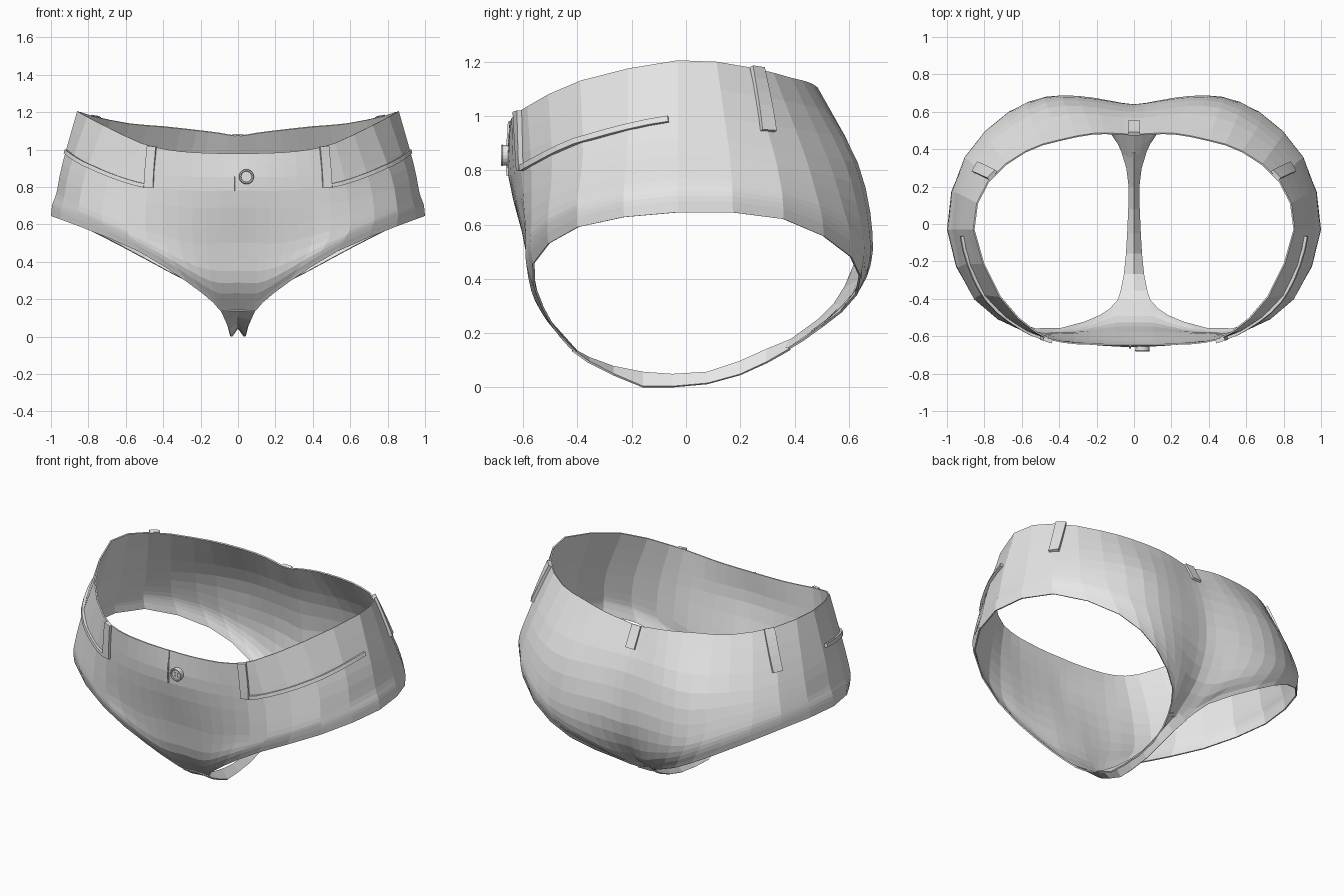
import bpy, bmesh, math
from mathutils import Vector

if "Cube" in bpy.data.objects:
    bpy.data.objects.remove(bpy.data.objects["Cube"])

cloth = bpy.data.materials.new("light grey cloth")
cloth.diffuse_color = (0.8, 0.8, 0.8, 1)
cloth.use_nodes = True
cloth.node_tree.nodes["Principled BSDF"].inputs["Base Color"].default_value = cloth.diffuse_color

# Contour lines of the right half, from front centre round the hip to back centre
TOP = [(0, -.65, .98), (.1, -.65, .98), (.24, -.645, .985), (.38, -.635, 1.0), (.52, -.585, 1.035),
       (.72, -.39, 1.13), (.86, -.03, 1.205), (.78, .23, 1.18), (.58, .39, 1.14), (.40, .45, 1.125),
       (.22, .485, 1.105), (.1, .485, 1.09), (0, .48, 1.075)]
HIP = [(0, -.655, .78), (.1, -.65, .78), (.24, -.64, .78), (.40, -.62, .79), (.58, -.57, .80),
       (.82, -.38, .86), (.94, -.03, .92), (.86, .32, .88), (.66, .52, .85), (.46, .62, .83),
       (.28, .63, .83), (.12, .61, .83), (0, .60, .83)]
LOW = [(0, -.585, .5), (.1, -.585, .5), (.24, -.59, .5), (.40, -.59, .54), (.60, -.57, .60),
       (.85, -.40, .70), (.97, -.03, .77), (.90, .35, .74), (.68, .58, .66), (.48, .675, .58),
       (.30, .685, .56), (.13, .66, .55), (0, .64, .53)]
LEG = [(0, -.41, .135), (.085, -.41, .13), (.13, -.46, .18), (.27, -.53, .29), (.53, -.565, .455),
       (.85, -.40, .59), (1.0, -.03, .645), (.90, .36, .62), (.62, .61, .48), (.36, .63, .34),
       (.13, .50, .22), (.06, .38, .14), (0, .36, .15)]
TOP, HIP, LOW, LEG = [[Vector(p) for p in row] for row in (TOP, HIP, LOW, LEG)]

# Rounded line between seat and leg opening
C = Vector((0, 0, .7))
UNDER = [C + ((a + b) / 2 - C) * (1 + .45 * (a - b).length_squared) for a, b in zip(LOW, LEG)]
ROWS = [TOP, HIP, LOW, UNDER, LEG]
LAST = len(TOP) - 1


def spline(get, t, last):
    i = min(max(math.floor(t), 0), last - 1)
    f = t - i
    a, b, c, d = get(i - 1), get(i), get(i + 1), get(i + 2)
    return b + (c - a) * (f / 2) + (a * 2 - b * 5 + c * 4 - d) * (f * f / 2) \
        + (b * 3 - a - c * 3 + d) * (f ** 3 / 2)


def along(row, u):
    def get(i):  # mirror across the centre line at both ends
        if 0 <= i <= LAST:
            return row[i]
        p = row[-i if i < 0 else 2 * LAST - i]
        return Vector((-p.x, p.y, p.z))
    return spline(get, u, LAST)


def surf(u, v):
    pts = [along(r, u) for r in ROWS]

    def get(i):
        if i < 0:
            return pts[0] * 2 - pts[1]
        if i >= len(pts):
            return pts[-1] * 2 - pts[-2]
        return pts[i]
    return spline(get, v, len(pts) - 1)


def surf_normal(u, v):
    e = .02
    return (surf(u, v + e) - surf(u, v - e)).cross(surf(u + e, v) - surf(u - e, v)).normalized()


def make(name, verts, faces, fix=False):
    me = bpy.data.meshes.new(name)
    me.from_pydata([tuple(v) for v in verts], [], faces)
    if fix:
        bm = bmesh.new()
        bm.from_mesh(me)
        bmesh.ops.recalc_face_normals(bm, faces=bm.faces)
        bm.to_mesh(me)
        bm.free()
    me.materials.append(cloth)
    ob = bpy.data.objects.new(name, me)
    bpy.context.collection.objects.link(ob)
    return ob


def thicken(ob, amount):
    m = ob.modifiers.new("thickness", 'SOLIDIFY')
    m.thickness, m.offset = amount, -1


# Main body of the shorts
nu, nv = LAST * 2, 12
verts = [surf(LAST * i / nu, 4 * j / nv) for i in range(nu + 1) for j in range(nv + 1)]
w = nv + 1
faces = [(i * w + j, i * w + j + 1, (i + 1) * w + j + 1, (i + 1) * w + j)
         for i in range(nu) for j in range(nv)]
for v in verts[:w] + verts[-w:]:
    v.x = 0
body = make("shorts_body", verts, faces)
m = body.modifiers.new("mirror", 'MIRROR')
m.merge_threshold = .0005
thicken(body, .008)

# Folded strip between the legs: y, centre z, edge z, half width
STRIP = [(-.42, .138, .133, .09), (-.36, .105, .09, .07), (-.27, .072, .045, .05), (-.16, .05, 0, .037),
         (-.05, .042, 0, .03), (.08, .05, .012, .024), (.2, .09, .045, .022), (.3, .135, .09, .035),
         (.385, .17, .138, .062)]
verts, faces = [], []
for y, zc, ze, hw in STRIP:
    verts += [(-hw, y, ze), (0, y, zc), (hw, y, ze)]
for i in range(len(STRIP) - 1):
    for j in range(2):
        a = i * 3 + j
        faces.append((a, a + 3, a + 4, a + 1))
thicken(make("crotch_strip", verts, faces), .008)


def strip(name, path, width, lift, side=1):
    """Raised band that follows the cloth along a path of (u, v)."""
    pts = [surf(u, v) for u, v in path]
    verts, faces = [], []
    for k, (u, v) in enumerate(path):
        n = surf_normal(u, v)
        d = pts[min(k + 1, len(pts) - 1)] - pts[max(k - 1, 0)]
        s = n.cross(d).normalized() * width / 2
        for q in (pts[k] - s - n * .004, pts[k] - s + n * lift, pts[k] + s + n * lift, pts[k] + s - n * .004):
            verts.append((q.x * side, q.y, q.z))
    for k in range(len(path) - 1):
        for j in range(4):
            a, b = k * 4 + j, k * 4 + (j + 1) % 4
            faces.append((a, b, b + 4, a + 4))
    e = len(verts) - 4
    faces += [(0, 1, 2, 3), (e, e + 1, e + 2, e + 3)]
    return make(name, verts, faces, True)


def line(u0, v0, u1, v1, n):
    return [(u0 + (u1 - u0) * k / n, v0 + (v1 - v0) * k / n) for k in range(n + 1)]


# Belt loops and pocket ridges on both sides
for side, tag in ((1, "right"), (-1, "left")):
    strip("front_belt_loop_" + tag, line(3.6, -.01, 3.45, .97, 5), .05, .014, side)
    strip("rear_belt_loop_" + tag, line(7.15, -.01, 7.0, .75, 5), .06, .014, side)
    strip("pocket_ridge_" + tag, line(3.6, .93, 4.9, .78, 5) + line(5.1, .77, 5.9, .72, 4), .022, .012, side)
strip("back_belt_loop", line(LAST, -.01, LAST, .5, 4), .06, .014)

# Fly seam
strip("fly_seam", line(.22, 0, .22, 1, 5), .008, .006, -1)

# Button with rim and thread holes
bx, by, bz = .045, -.664, .855
rot = (math.pi / 2, 0, 0)


def disc(name, x, y, z, r, depth, n):
    bpy.ops.mesh.primitive_cylinder_add(vertices=n, radius=r, depth=depth, location=(x, y, z), rotation=rot)
    bpy.context.object.name = name
    bpy.context.object.data.materials.append(cloth)


disc("button", bx, by, bz, .038, .02, 20)
bpy.ops.mesh.primitive_torus_add(major_radius=.034, minor_radius=.006, major_segments=20, minor_segments=6,
                                 location=(bx, by - .012, bz), rotation=rot)
bpy.context.object.name = "button_rim"
bpy.context.object.data.materials.append(cloth)
for sx in (-1, 1):
    for sz in (-1, 1):
        disc("button_stud", bx + sx * .009, by - .01, bz + sz * .009, .005, .008, 8)
